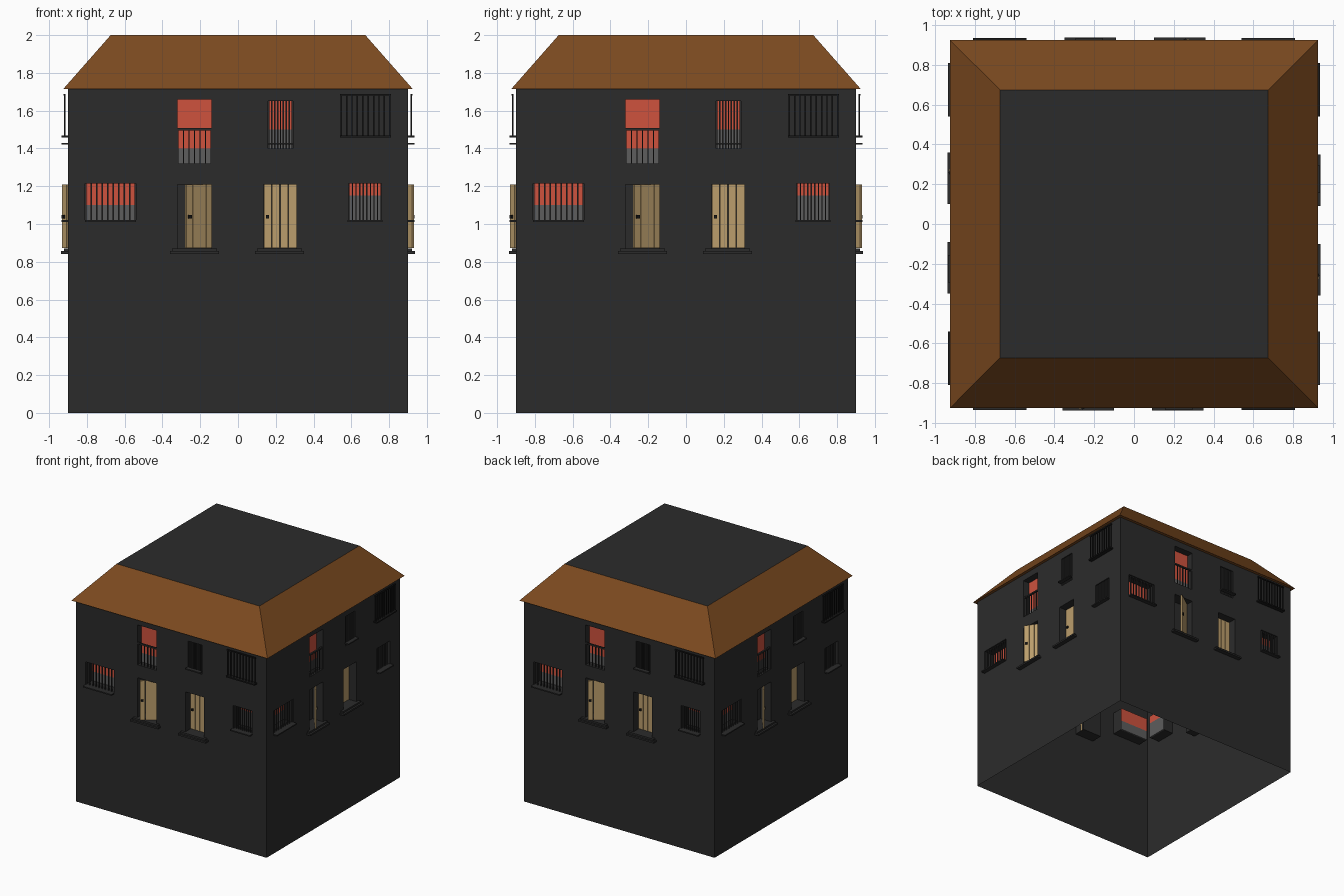
import bpy, bmesh, math
from mathutils import Matrix, Vector

if "Cube" in bpy.data.objects:
    bpy.data.objects.remove(bpy.data.objects["Cube"])

W = 0.9          # half width of the walls
EAVE = 1.715     # wall height


def material(name, rgb):
    m = bpy.data.materials.new(name)
    m.diffuse_color = (*rgb, 1)
    m.use_nodes = True
    m.node_tree.nodes["Principled BSDF"].inputs["Base Color"].default_value = m.diffuse_color
    return m


DARK = material("dark", (0.024, 0.024, 0.024))
BLACK = material("black", (0.01, 0.01, 0.01))
GREY = material("grey", (0.11, 0.11, 0.11))
RED = material("red", (0.62, 0.085, 0.048))
TAN = material("tan", (0.5, 0.34, 0.15))
ROOF = material("roof_brown", (0.2, 0.068, 0.014))


def P(u, d, z):
    """Point on the front side: u along the wall, d outward, z up."""
    return Vector((u, -W - d, z))


def box(bm, u0, u1, d0, d1, z0, z1, mat=None):
    r = bmesh.ops.create_cube(bm, size=1)
    c = P((u0 + u1) / 2, (d0 + d1) / 2, (z0 + z1) / 2)
    m = Matrix.Translation(c) @ Matrix.Diagonal((u1 - u0, d1 - d0, z1 - z0, 1))
    if mat:
        m = mat @ m
    bmesh.ops.transform(bm, matrix=m, verts=r["verts"])


def quad(bm, *pts):
    bm.faces.new([bm.verts.new(p) for p in pts])


def finish(bm, name, *mats, around=True):
    """Repeat the part on all four sides and make the object."""
    if around:
        geom = bm.verts[:] + bm.edges[:] + bm.faces[:]
        for k in (1, 2, 3):
            r = bmesh.ops.duplicate(bm, geom=geom)
            vs = [e for e in r["geom"] if isinstance(e, bmesh.types.BMVert)]
            bmesh.ops.rotate(bm, verts=vs, matrix=Matrix.Rotation(k * math.pi / 2, 3, "Z"))
    me = bpy.data.meshes.new(name)
    bm.to_mesh(me)
    bm.free()
    ob = bpy.data.objects.new(name, me)
    bpy.context.collection.objects.link(ob)
    for m in mats:
        me.materials.append(m)
    return ob


# openings: u0, u1, z0, z1, depth, height where the red blind ends (None = door)
OPEN = [
    (-0.81, -0.54, 1.02, 1.215, 0.09, 1.10),
    (0.585, 0.76, 1.02, 1.215, 0.09, 1.15),
    (-0.32, -0.14, 1.32, 1.66, 0.06, 1.40),
    (0.16, 0.29, 1.40, 1.65, 0.09, 1.50),
    (-0.32, -0.14, 0.87, 1.21, 0.10, None),
    (0.135, 0.31, 0.87, 1.21, 0.09, None),
]

# walls with recessed openings, open underneath
bm = bmesh.new()
us = sorted({-W, W} | {u for o in OPEN for u in o[:2]})
zs = sorted({0, EAVE} | {z for o in OPEN for z in o[2:4]})
for u0, u1 in zip(us, us[1:]):
    for z0, z1 in zip(zs, zs[1:]):
        cu, cz = (u0 + u1) / 2, (z0 + z1) / 2
        if not any(o[0] < cu < o[1] and o[2] < cz < o[3] for o in OPEN):
            quad(bm, P(u0, 0, z0), P(u1, 0, z0), P(u1, 0, z1), P(u0, 0, z1))
for u0, u1, z0, z1, dep, split in OPEN:
    ring = [(u0, z0), (u1, z0), (u1, z1), (u0, z1)]
    for (a, b), (c, d) in zip(ring, ring[1:] + ring[:1]):
        quad(bm, P(a, 0, b), P(a, -dep, b), P(c, -dep, d), P(c, 0, d))
    if split is None:
        quad(bm, *[P(a, -dep, b) for a, b in ring])
bmesh.ops.remove_doubles(bm, verts=bm.verts, dist=1e-5)
bmesh.ops.dissolve_limit(bm, angle_limit=0.01, verts=bm.verts, edges=bm.edges)
finish(bm, "walls", DARK)

# window panes and red blinds
panes, blinds = bmesh.new(), bmesh.new()
for u0, u1, z0, z1, dep, split in OPEN:
    if split:
        box(panes, u0, u1, -dep - 0.01, -dep, z0, split)
        box(blinds, u0, u1, -dep - 0.01, -dep, split, z1)
finish(panes, "window_panes", GREY)
finish(blinds, "window_blinds", RED)

# window bars
bm = bmesh.new()


def bars(u0, u1, z0, z1, n, w, d0, d1):
    for i in range(n):
        u = u0 + w / 2 + (u1 - u0 - w) * i / (n - 1)
        box(bm, u - w / 2, u + w / 2, d0, d1, z0, z1)


bars(-0.81, -0.54, 1.02, 1.215, 10, 0.007, -0.02, -0.01)
bars(0.585, 0.76, 1.02, 1.215, 10, 0.006, -0.02, -0.01)
bars(0.16, 0.29, 1.40, 1.65, 9, 0.007, -0.03, -0.01)
bars(-0.32, -0.14, 1.32, 1.50, 7, 0.006, -0.015, -0.007)
box(bm, -0.32, -0.14, -0.018, -0.004, 1.495, 1.507)
finish(bm, "window_bars", DARK)

# projecting cage in front of the wall
bm = bmesh.new()
bars(0.543, 0.807, 1.465, 1.685, 10, 0.007, 0.014, 0.021)
box(bm, 0.54, 0.81, 0.012, 0.023, 1.68, 1.689)
box(bm, 0.54, 0.81, 0, 0.035, 1.457, 1.468)
finish(bm, "window_cage", BLACK)

# sills and door steps
bm = bmesh.new()
box(bm, -0.81, -0.54, 0, 0.035, 1.01, 1.02)
box(bm, 0.58, 0.765, 0, 0.035, 1.01, 1.02)
box(bm, 0.155, 0.295, 0, 0.035, 1.42, 1.43)
for u in (-0.23, 0.22):
    box(bm, u - 0.13, u + 0.13, 0, 0.038, 0.842, 0.856)
    box(bm, u - 0.12, u + 0.12, 0, 0.022, 0.856, 0.87)
finish(bm, "sills", DARK)

# plank doors, the left one swung outward on its right hinge
hinge = P(-0.14, -0.08, 0)
swing = (Matrix.Translation(hinge) @ Matrix.Rotation(math.radians(36), 4, "Z")
         @ Matrix.Translation(-hinge))
leaves, handles = bmesh.new(), bmesh.new()
for right, mat in ((-0.14, swing), (0.31, None)):
    left = right - 0.175
    for i in range(4):
        a = left + 0.175 * i / 4
        box(leaves, a + 0.0015, a + 0.04225, -0.08, -0.068, 0.872, 1.208, mat)
    box(handles, left + 0.012, left + 0.03, -0.07, -0.058, 1.03, 1.048, mat)
finish(leaves, "door_leaves", TAN)
finish(handles, "door_handles", BLACK)

# sloped roof with a flat top
bm = bmesh.new()
prof = [(W, EAVE), (0.925, EAVE), (0.674, 2.0)]
for (a, z0), (b, z1) in zip(prof, prof[1:]):
    for k in range(4):
        rot = Matrix.Rotation(k * math.pi / 2, 3, "Z")
        quad(bm, *[rot @ Vector(p) for p in
                   ((-a, -a, z0), (a, -a, z0), (b, -b, z1), (-b, -b, z1))])
bmesh.ops.remove_doubles(bm, verts=bm.verts, dist=1e-5)
finish(bm, "roof_slopes", ROOF, around=False)

bm = bmesh.new()
t = 0.674
quad(bm, (-t, -t, 2), (t, -t, 2), (t, t, 2), (-t, t, 2))
finish(bm, "roof_top", DARK, around=False)
